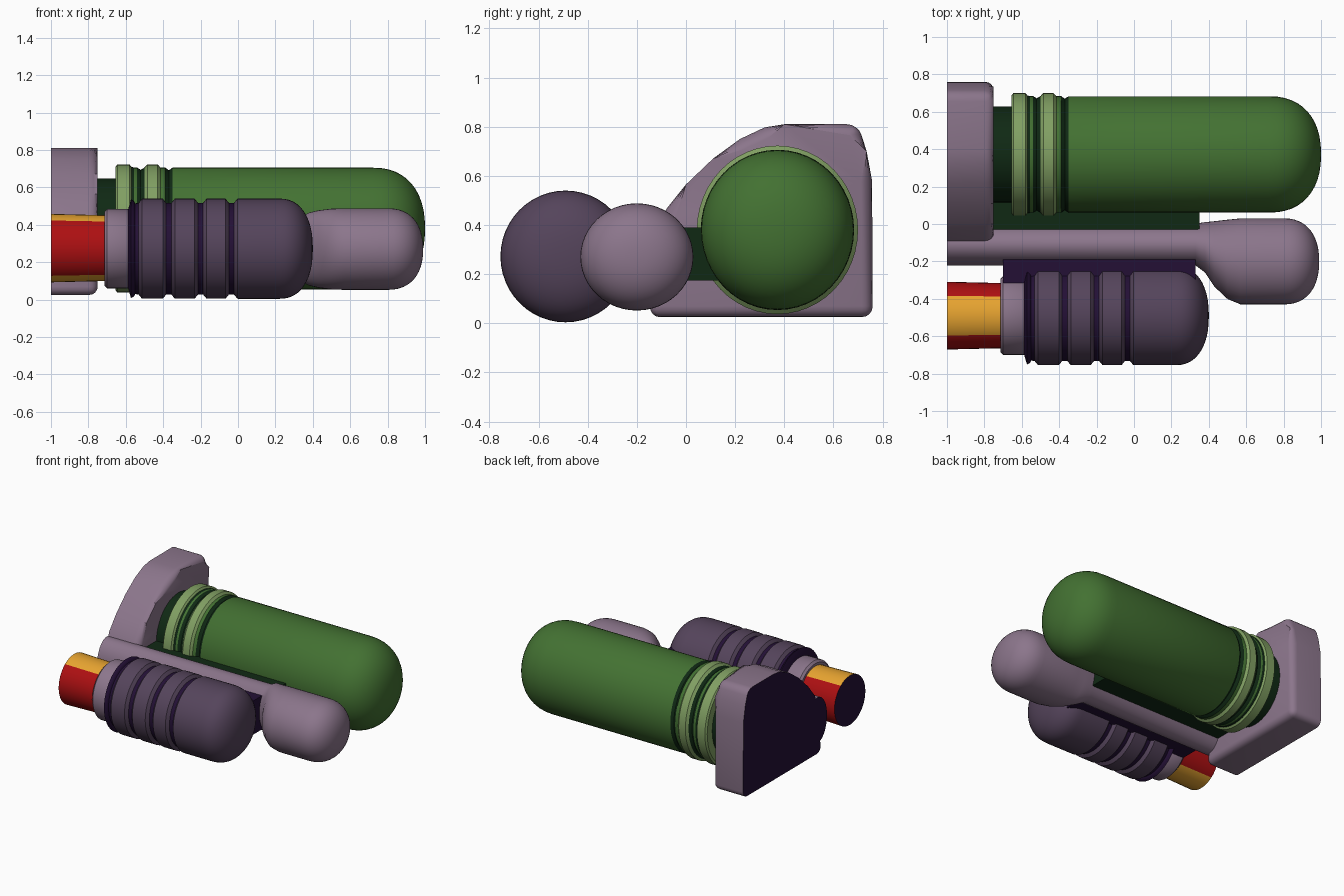
import bpy, bmesh, math
from math import sin, cos, pi

if "Cube" in bpy.data.objects:
    bpy.data.objects.remove(bpy.data.objects["Cube"])

def material(name, rgb):
    m = bpy.data.materials.new(name)
    m.diffuse_color = (*rgb, 1)
    m.use_nodes = True
    m.node_tree.nodes["Principled BSDF"].inputs["Base Color"].default_value = m.diffuse_color
    return m

MAUVE = material("mauve", (0.26, 0.18, 0.26))
PURPLE = material("purple", (0.09, 0.058, 0.105))
DARK = material("dark purple", (0.017, 0.005, 0.036))
GREEN = material("green", (0.056, 0.165, 0.032))
LIGHT = material("light green", (0.22, 0.35, 0.125))
DEEP = material("dark green", (0.005, 0.022, 0.007))
RED = material("red", (0.42, 0.005, 0.006))
GOLD = material("gold", (0.80, 0.37, 0.03))

def finish(name, bm, mats):
    bmesh.ops.recalc_face_normals(bm, faces=bm.faces)
    me = bpy.data.meshes.new(name)
    bm.to_mesh(me)
    bm.free()
    for m in mats:
        me.materials.append(m)
    ob = bpy.data.objects.new(name, me)
    bpy.context.collection.objects.link(ob)
    return ob

def tube(name, zc, rings, mats, n=48):
    """Loft along x. Ring = (x, y centre, y radius, z radius, material of the band that follows).
    The last material slot colours the cut end at the start."""
    bm = bmesh.new()
    loops = [[bm.verts.new((x, yc + ry * cos(2 * pi * i / n), zc + rz * sin(2 * pi * i / n)))
              for i in range(n)] for x, yc, ry, rz, _ in rings]
    for a, b, ring in zip(loops, loops[1:], rings):
        for i in range(n):
            j = (i + 1) % n
            bm.faces.new((a[i], a[j], b[j], b[i])).material_index = ring[4]
    bm.faces.new(loops[0]).material_index = len(mats) - 1
    bm.faces.new(loops[-1]).material_index = rings[-1][4]
    return finish(name, bm, mats)

def dome(x0, x1, yc, ry, rz, mat, p=2.3, steps=12):
    """Rounded end from x0 to x1."""
    out = []
    for k in range(steps + 1):
        t = (pi / 2) * min(k / steps, 0.985)
        c, s = cos(t) ** (2 / p), sin(t) ** (2 / p)
        out.append((x0 + (x1 - x0) * s, yc, ry * c, rz * c, mat))
    return out

def block(name, x, y, z, mat):
    bm = bmesh.new()
    bmesh.ops.create_cube(bm, size=1)
    for v in bm.verts:
        v.co = [(r[0] + r[1]) / 2 + c * (r[1] - r[0]) for c, r in zip(v.co, (x, y, z))]
    return finish(name, bm, [mat])

# mounting plate: rounded profile, bevelled on its forward rim
profile = [(-.15, .025), (.76, .025), (.757, .58), (.735, .70), (.70, .81), (.40, .81), (.32, .797),
           (.22, .75), (.11, .67), (0, .565), (-.08, .465), (-.12, .35)]
bm = bmesh.new()
back = [bm.verts.new((-1, y, z)) for y, z in profile]
front = [bm.verts.new((-.75, y, z)) for y, z in profile]
bm.faces.new(back).material_index = 1
bm.faces.new(front)
rim = []
for i in range(len(profile)):
    j = (i + 1) % len(profile)
    bm.faces.new((back[i], back[j], front[j], front[i]))
    rim.append(bm.edges.get((front[i], front[j])))
rim += [bm.edges.get((back[i], front[i])) for i in (0, 1, 4)]
bmesh.ops.bevel(bm, geom=rim, offset=.045, segments=4, profile=.5, affect='EDGES', clamp_overlap=True)
finish("mounting_plate", bm, [MAUVE, DARK])

# green tank with ringed neck
def g(x, r, m):
    return (x, .372, r, r * 1.045, m)

tank = [g(-.76, .257, 2), g(-.655, .257, 1), g(-.655, .315, 1), g(-.645, .328, 1), g(-.58, .328, 1),
        g(-.57, .315, 2), g(-.555, .312, 0), g(-.54, .312, 2), g(-.52, .30, 2), g(-.50, .312, 1),
        g(-.485, .328, 1), g(-.43, .328, 1), g(-.415, .312, 0), g(-.39, .312, 2), g(-.37, .298, 2),
        g(-.35, .311, 0)]
tube("green_tank", .38, tank + dome(.72, 1, .372, .311, .325, 0), [GREEN, LIGHT, DEEP])

# mauve rod swelling into a rounded bulb
rod = [(-1, -.11, .112, .17, 0), (.33, -.11, .112, .17, 0), (.38, -.125, .135, .195, 0),
       (.43, -.16, .175, .207, 0), (.5, -.189, .212, .216, 0), (.57, -.2, .23, .218, 0)]
tube("rod_and_bulb", .27, rod + dome(.8, .99, -.2, .23, .218, 0), [MAUVE, DARK])

# grooved purple barrel
def b(x, r, m):
    return (x, -.49, r, r * 1.01, m)

barrel = [b(-.59, .2, 1), b(-.572, .262, 1), b(-.56, .255, 1)]
for c in (-.545, -.37, -.2, -.035):
    barrel += [b(c - .032, .265, 0) if c > -.5 else b(-.555, .25, 1),
               b(c - .014, .243, 1) if c > -.5 else b(-.55, .24, 1),
               b(c + .014, .243, 0), b(c + .032, .265, 0)]
tube("grooved_barrel", .272, barrel + dome(.22, .4, -.49, .265, .268, 0), [PURPLE, DARK])

# collar behind the barrel
collar = [b(-.715, .17, 0), b(-.715, .195, 0), b(-.70, .21, 0), b(-.59, .21, 0), b(-.575, .2, 0)]
tube("barrel_collar", .272, collar, [MAUVE])

# striped pipe: gold above and below, red on both sides
pipe = tube("striped_pipe", .275, [b(-1, .181, 0), b(-.7, .174, 0)], [RED, GOLD, DARK], n=40)
for f in pipe.data.polygons:
    if abs(f.normal.x) < .5 and abs(f.normal.z) > sin(math.radians(54)):
        f.material_index = 1

# joining webs
block("tank_web", (-.76, .35), (-.08, .16), (.175, .39), DEEP)
block("barrel_web", (-.7, .33), (-.32, -.12), (.14, .39), DARK)

# smooth shading with crisp edges
for ob in bpy.context.scene.objects:
    ob.select_set(True)
    bpy.context.view_layer.objects.active = ob
bpy.ops.object.shade_smooth_by_angle(angle=math.radians(35))
